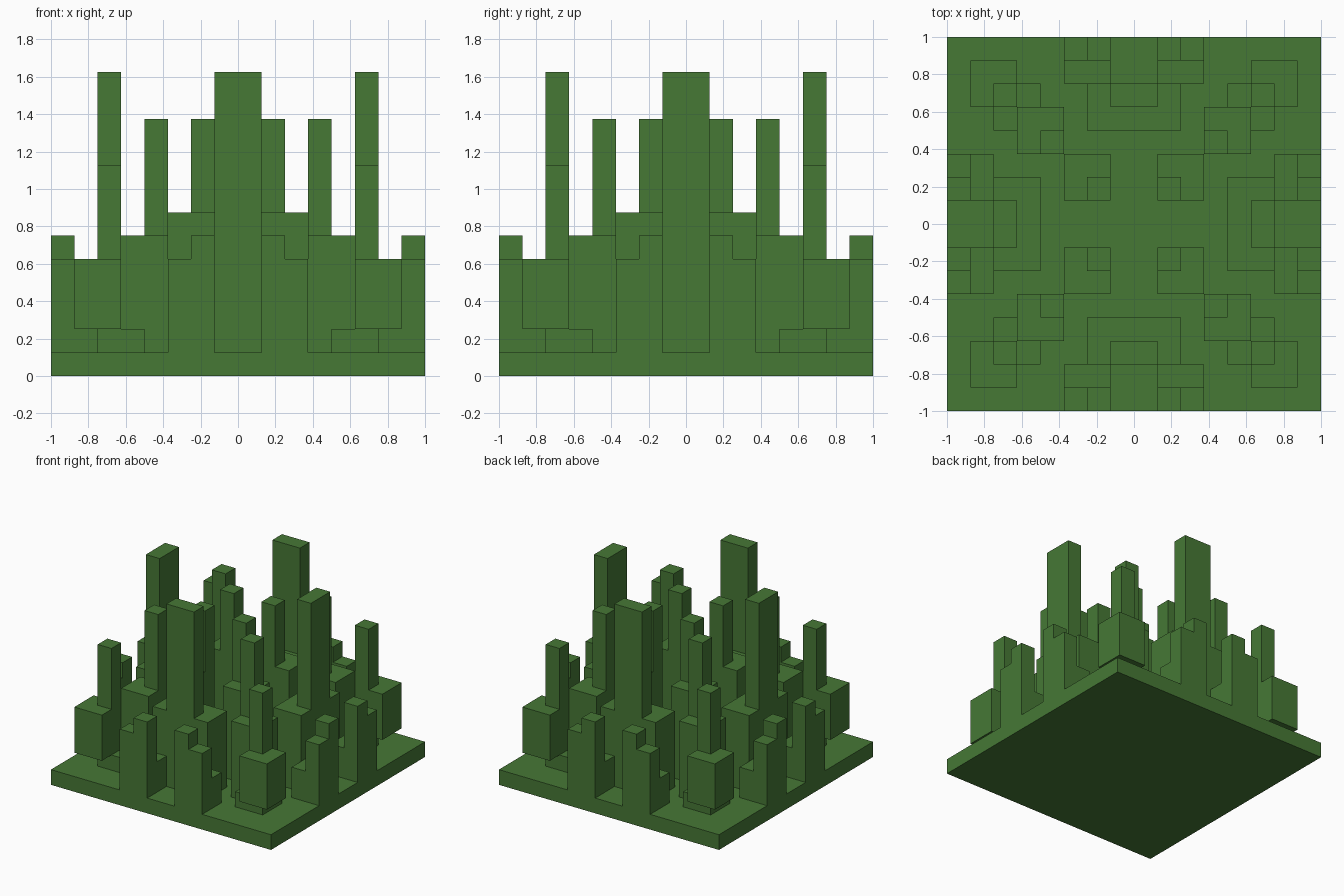
import bpy, bmesh
from mathutils import Matrix, Vector
from math import pi

cube = bpy.data.objects.get("Cube")
if cube:
    bpy.data.objects.remove(cube, do_unlink=True)

U = 0.125  # one grid cell; all part sizes below are in cells

green = bpy.data.materials.new("leaf_green")
green.use_nodes = True
COLOUR = (0.061, 0.188, 0.036, 1.0)
green.diffuse_color = COLOUR
bsdf = next(n for n in green.node_tree.nodes if n.type == 'BSDF_PRINCIPLED')
bsdf.inputs["Base Color"].default_value = COLOUR
bsdf.inputs["Roughness"].default_value = 0.9


def add_box(bm, x, y, z, turn=0.0, flip=1):
    """Add a box spanning the given ranges, optionally flipped in x, then turned about z."""
    lo, hi = Vector((x[0], y[0], z[0])), Vector((x[1], y[1], z[1]))
    mid, size = (lo + hi) / 2, hi - lo
    mid.x *= flip
    mat = (Matrix.Scale(U, 4) @ Matrix.Rotation(turn, 4, 'Z')
           @ Matrix.Translation(mid) @ Matrix.Diagonal((*size, 1)))
    bmesh.ops.create_cube(bm, size=1, matrix=mat)


def make_part(name, x, y, z, turns=4, mirrored=False):
    """Make one object with the box repeated around the centre."""
    bm = bmesh.new()
    for k in range(turns):
        for flip in ((1, -1) if mirrored else (1,)):
            add_box(bm, x, y, z, k * pi / 2, flip)
    mesh = bpy.data.meshes.new(name)
    bm.to_mesh(mesh)
    bm.free()
    mesh.materials.append(green)
    bpy.context.collection.objects.link(bpy.data.objects.new(name, mesh))


# Ground slab
make_part("base_slab", (-8, 8), (-8, 8), (0, 1), turns=1)

# Four clusters around the centre
make_part("inner_block", (1, 3), (1, 3), (1, 7))
make_part("inner_spire", (1, 2), (1, 2), (7, 11))

# Four clusters on the diagonals
make_part("diagonal_block", (3, 5), (3, 5), (1, 6))
make_part("diagonal_spire", (3, 4), (3, 4), (6, 11))

# Corner clusters: low foot, overhanging block and spire
make_part("corner_foot", (4, 6), (4, 6), (1, 2))
make_part("corner_block", (5, 7), (5, 7), (2, 5))
make_part("corner_spire", (5, 6), (5, 6), (5, 9))

# Wide block and tall tower in the middle of each side
make_part("side_block", (-2, 2), (-6, -4), (1, 6))
make_part("side_tower", (-1, 1), (-6, -5), (6, 13))

# Stepped pairs along the rim
make_part("rim_low_step", (1, 3), (-7, -6), (1, 3), mirrored=True)
make_part("rim_mid_step", (2, 3), (-8, -7), (1, 5), mirrored=True)
make_part("rim_high_step", (1, 2), (-8, -7), (1, 6), mirrored=True)
